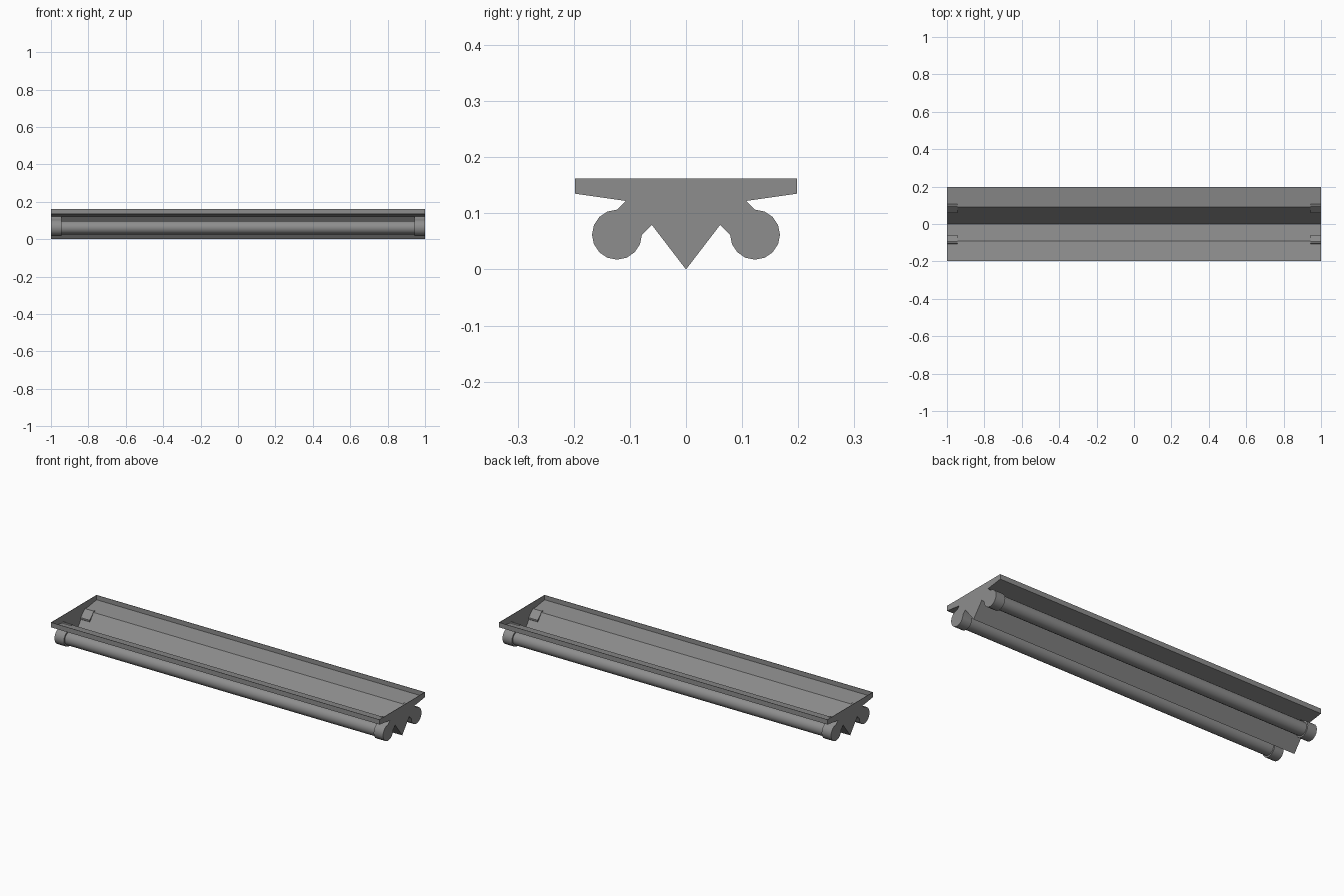
import bpy, bmesh, math

if "Cube" in bpy.data.objects:
    bpy.data.objects.remove(bpy.data.objects["Cube"])

grey = bpy.data.materials.new("plain grey")
grey.diffuse_color = (0.27, 0.27, 0.27, 1)
grey.use_nodes = True
grey.node_tree.nodes["Principled BSDF"].inputs["Base Color"].default_value = grey.diffuse_color


def finish(name, bm, smooth=False):
    mesh = bpy.data.meshes.new(name)
    bm.to_mesh(mesh)
    bm.free()
    mesh.materials.append(grey)
    obj = bpy.data.objects.new(name, mesh)
    bpy.context.collection.objects.link(obj)
    if smooth:
        bpy.ops.object.select_all(action='DESELECT')
        obj.select_set(True)
        bpy.context.view_layer.objects.active = obj
        bpy.ops.object.shade_smooth_by_angle(angle=math.radians(35))
    return obj


def prism(name, outline, x0, x1, smooth=False):
    """Closed (y, z) outline extruded along x."""
    bm = bmesh.new()
    a = [bm.verts.new((x0, y, z)) for y, z in outline]
    b = [bm.verts.new((x1, y, z)) for y, z in outline]
    bm.faces.new(a)
    bm.faces.new(b)
    n = len(outline)
    for i in range(n):
        j = (i + 1) % n
        bm.faces.new((a[i], a[j], b[j], b[i]))
    bmesh.ops.recalc_face_normals(bm, faces=bm.faces)
    return finish(name, bm, smooth)


# folded sheet reflector, open at the top
half = [(0.092, 0.12), (0.198, 0.135), (0.198, 0.162)]
profile = [(-y, z) for y, z in reversed(half)] + [(0, 0)] + half
END, SHEET = 1.0, 0.002
bm = bmesh.new()
rows = [[bm.verts.new((x, y, z)) for y, z in profile]
        for x in (-END + SHEET, END - SHEET)]
for i in range(len(profile) - 1):
    bm.faces.new((rows[0][i], rows[0][i + 1], rows[1][i + 1], rows[1][i]))
reflector = finish("reflector", bm)
mod = reflector.modifiers.new("sheet thickness", 'SOLIDIFY')
mod.thickness = SHEET
mod.offset = -1
mod.use_even_offset = True

# tube and socket cross-sections
CY, CZ, R = 0.123, 0.062, 0.0445
s = math.sqrt(0.5)


def neck_point(along, across):
    """Point relative to the tube centre, along the inward diagonal neck."""
    return (CY - s * along + s * across, CZ + s * along + s * across)


socket = []
for i in range(13):                      # round part, open toward the neck
    a = math.radians(180 + 270 * i / 12)
    socket.append((CY + R * math.cos(a), CZ + R * math.sin(a)))
socket += [neck_point(0.061, 0.0315), neck_point(0.067, 0.0255),
           neck_point(0.067, -0.0255), neck_point(0.061, -0.0315)]
tube = [(CY + 0.036 * math.cos(math.tau * i / 20),
         CZ + 0.036 * math.sin(math.tau * i / 20)) for i in range(20)]

for side, label in ((-1, "front"), (1, "back")):
    mirror = lambda pts: [(side * y, z) for y, z in pts]
    prism(label + "_tube", mirror(tube), -0.96, 0.96, True)
    for end, where in ((-1, "left"), (1, "right")):
        prism(f"{label}_{where}_socket", mirror(socket),
              end * 0.943, end * END, True)

# flat end plates
for end, where in ((-1, "left"), (1, "right")):
    prism(where + "_end_plate", profile, end * (END - SHEET), end * END)
